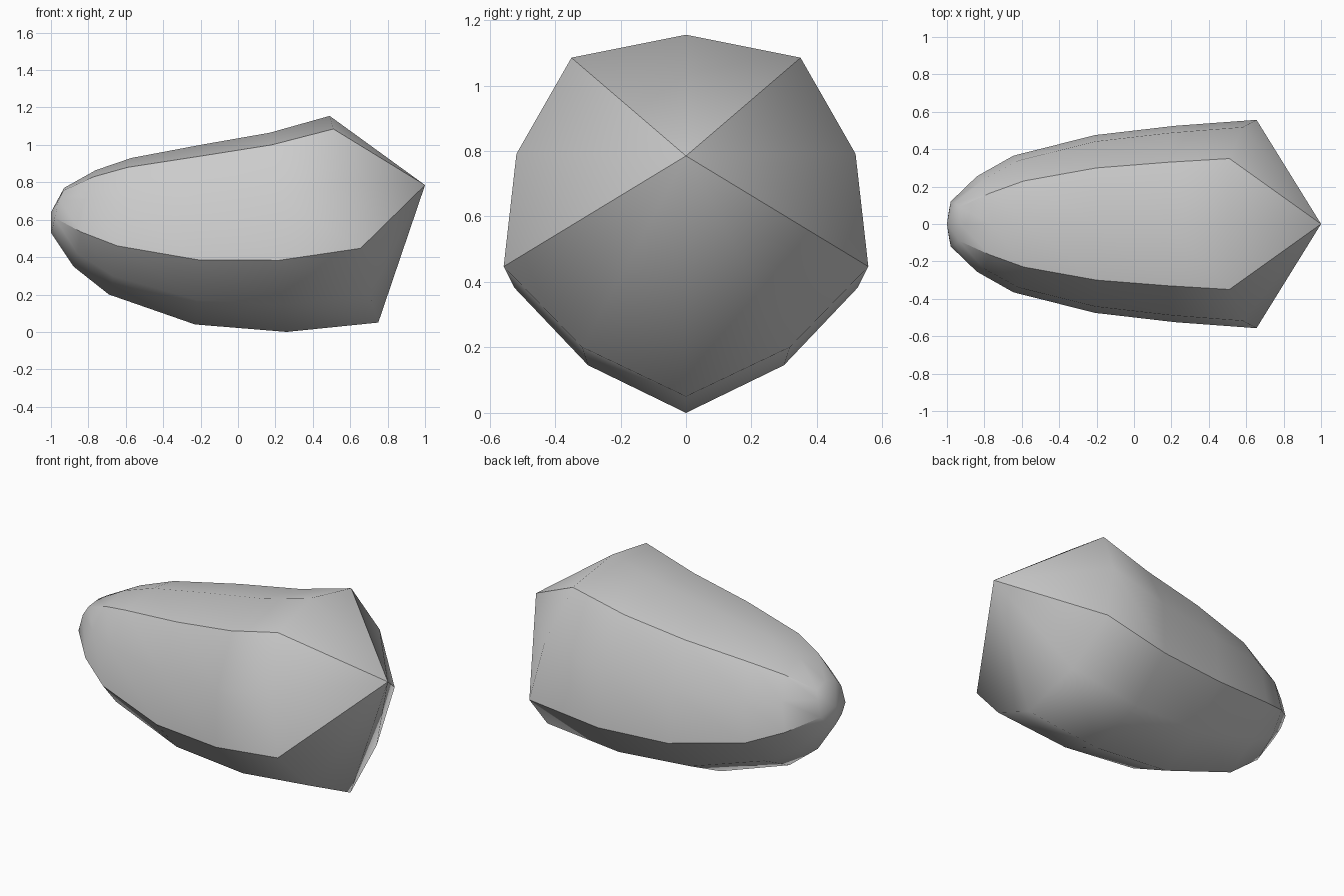
import bpy, bmesh

if "Cube" in bpy.data.objects:
    bpy.data.objects.remove(bpy.data.objects["Cube"])

# Stations from blunt front to tail:
# top (x, z), upper ridge (x, y, z), lower ridge (x, y, z), keel (x, z)
STATIONS = [
    ((0.49, 1.155), (0.51, 0.35, 1.085), (0.655, 0.557, 0.447), (0.75, 0.05)),
    ((0.17, 1.065), (0.18, 0.33, 1.00), (0.22, 0.525, 0.383), (0.26, 0.0)),
    ((-0.20, 1.00), (-0.20, 0.30, 0.94), (-0.21, 0.475, 0.385), (-0.23, 0.04)),
    ((-0.57, 0.93), (-0.59, 0.23, 0.88), (-0.645, 0.365, 0.46), (-0.69, 0.20)),
    ((-0.76, 0.865), (-0.77, 0.165, 0.83), (-0.84, 0.255, 0.535), (-0.88, 0.35)),
    ((-0.93, 0.77), (-0.935, 0.09, 0.755), (-0.98, 0.12, 0.61), (-1.0, 0.53)),
]


def ring_points(top, upper, lower, keel):
    """Ten-sided section, mirrored across y = 0."""
    mid = ((upper[0] + lower[0]) / 2, lower[1] * 0.93, (upper[2] + lower[2]) / 2 + 0.025)
    low = ((lower[0] + keel[0]) / 2, lower[1] * 0.57, keel[1] + 0.38 * (lower[2] - keel[1]))
    side = [upper, mid, lower, low]
    other = [(x, -y, z) for x, y, z in reversed(side)]
    return [(top[0], 0, top[1])] + side + [(keel[0], 0, keel[1])] + other


bm = bmesh.new()
rings = [[bm.verts.new(p) for p in ring_points(*s)] for s in STATIONS]
nose = bm.verts.new((1.0, 0, 0.785))
tail = bm.verts.new((-1.0, 0, 0.64))
n = len(rings[0])

# Body skin
for a, b in zip(rings, rings[1:]):
    for i in range(n):
        j = (i + 1) % n
        bm.faces.new((a[i], a[j], b[j], b[i]))

# Pointed front and small tail cap
for i in range(n):
    j = (i + 1) % n
    bm.faces.new((nose, rings[0][j], rings[0][i]))
    bm.faces.new((tail, rings[-1][i], rings[-1][j]))

bmesh.ops.recalc_face_normals(bm, faces=bm.faces)
for f in bm.faces:
    f.smooth = True

# Crisp upper and lower side ridges running to the nose
for i in (1, 3, 7, 9):
    line = [nose] + [r[i] for r in rings]
    for v, w in zip(line, line[1:]):
        bm.edges.get((v, w)).smooth = False

mesh = bpy.data.meshes.new("faceted_body")
bm.to_mesh(mesh)
bm.free()
body = bpy.data.objects.new("faceted_body", mesh)
bpy.context.collection.objects.link(body)
